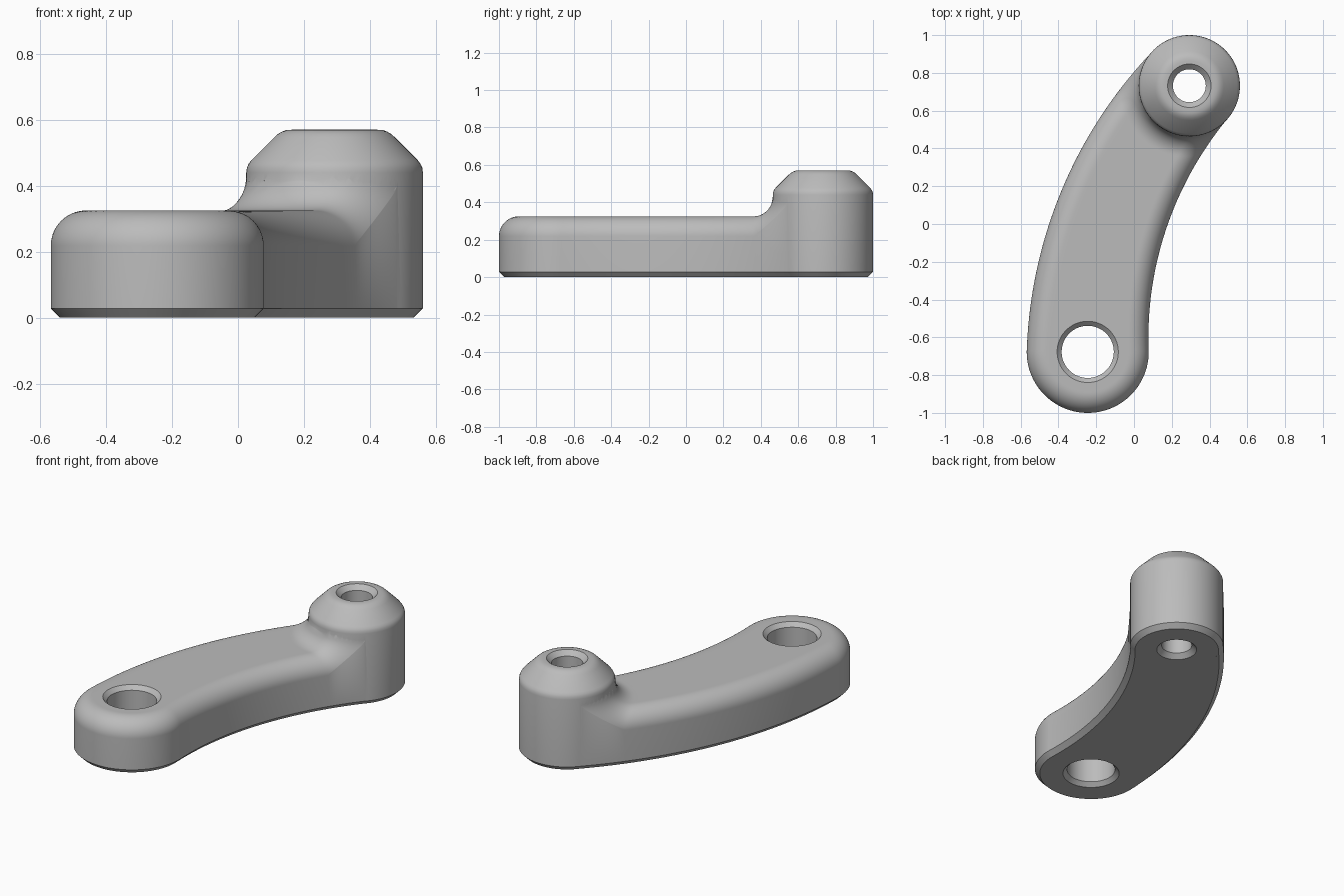
import bpy
import bmesh
from math import sin, cos, pi, sqrt, hypot

cube = bpy.data.objects.get("Cube")
if cube:
    bpy.data.objects.remove(cube)

# Main dimensions
BIG = (-0.245, -0.677)      # centre of the wide end
BOSS = (0.293, 0.732)       # centre of the raised boss
R_BIG, R_BOSS = 0.323, 0.268
SWEEP, TURN = 2.114, 0.729  # radius and angle of the curved centreline
TOP, ROUND, FILLET, CHAMFER = 0.325, 0.107, 0.105, 0.028
ROWS, COLS = 110, 64

steel = bpy.data.materials.new("grey metal")
steel.use_nodes = True
steel.diffuse_color = (0.5, 0.5, 0.5, 1)
steel.node_tree.nodes["Principled BSDF"].inputs["Base Color"].default_value = (0.5, 0.5, 0.5, 1)


def make_object(name, bm):
    bmesh.ops.recalc_face_normals(bm, faces=bm.faces)
    mesh = bpy.data.meshes.new(name)
    bm.to_mesh(mesh)
    bm.free()
    mesh.materials.append(steel)
    obj = bpy.data.objects.new(name, mesh)
    bpy.context.collection.objects.link(obj)
    return obj


def lathe(name, centre, profile, sides=96):
    """Closed solid of revolution from (radius, height) pairs."""
    bm = bmesh.new()
    rings = [[bm.verts.new((centre[0] + r * cos(2 * pi * i / sides),
                            centre[1] + r * sin(2 * pi * i / sides), z))
              for i in range(sides)] for r, z in profile]
    for a, b in zip(rings, rings[1:]):
        for i in range(sides):
            j = (i + 1) % sides
            bm.faces.new((a[i], a[j], b[j], b[i]))
    bm.faces.new(rings[0])
    bm.faces.new(rings[-1])
    return make_object(name, bm)


def arm_point(row, col, inset=0.0):
    """Plan position on the arm and its distance from the outline."""
    phi = pi * (col / COLS - 0.5)
    u = (1 - cos(pi * row / ROWS)) / 2
    start = -(R_BIG - inset) * cos(phi) / SWEEP
    end = TURN - 0.8 * R_BOSS * cos(phi) / SWEEP
    t = start + (end - start) * u
    a = max(t, 0)
    width = R_BIG + (R_BOSS - 0.001 - R_BIG) * a / TURN - inset
    radius = SWEEP - width * sin(phi)
    x = BIG[0] + SWEEP - radius * cos(a)
    y = BIG[1] + radius * sin(a) + min(t, 0) * SWEEP
    if t < 0:
        edge = R_BIG - hypot(x - BIG[0], y - BIG[1])
    else:
        edge = width * (1 - abs(sin(phi)))
    return x, y, max(edge, 0)


def arm_height(x, y, edge):
    """Rounded top edge, blended up into the boss."""
    gap = min(max(hypot(x - BOSS[0], y - BOSS[1]) - R_BOSS, 0), FILLET)
    lift = FILLET - sqrt(max(FILLET ** 2 - (FILLET - gap) ** 2, 0))
    side = max(ROUND - edge, 0)
    return TOP - ROUND + sqrt(max((ROUND + lift) ** 2 - side ** 2, 0))


# Curved arm: domed top grid, vertical walls, chamfered underside
bm = bmesh.new()
grid = []
for r in range(ROWS + 1):
    points = [arm_point(r, c) for c in range(COLS + 1)]
    grid.append([bm.verts.new((x, y, arm_height(x, y, e))) for x, y, e in points])
for r in range(ROWS):
    for c in range(COLS):
        bm.faces.new((grid[r][c], grid[r][c + 1], grid[r + 1][c + 1], grid[r + 1][c]))
border = ([(0, c) for c in range(COLS)] + [(r, COLS) for r in range(ROWS)]
          + [(ROWS, c) for c in range(COLS, 0, -1)] + [(r, 0) for r in range(ROWS, 0, -1)])
loops = [[grid[r][c] for r, c in border]]
for inset, z in ((0, CHAMFER), (CHAMFER, 0)):
    loops.append([bm.verts.new((*arm_point(r, c, inset)[:2], z)) for r, c in border])
for a, b in zip(loops, loops[1:]):
    for i in range(len(border)):
        j = (i + 1) % len(border)
        bm.faces.new((a[i], a[j], b[j], b[i]))
bm.faces.new(loops[-1])
arm = make_object("lever_arm", bm)

# Raised boss with a softened cone top
boss = lathe("boss", BOSS, [
    (R_BOSS - CHAMFER, 0), (R_BOSS, CHAMFER), (R_BOSS, 0.44), (0.266, 0.455),
    (0.261, 0.466), (0.253, 0.477), (0.183, 0.547), (0.172, 0.557),
    (0.16, 0.564), (0.147, 0.569), (0.13, 0.57)])


def bore(name, centre, radius, lip, height):
    """Through-hole cutter with a countersink at both mouths."""
    d = lip - radius
    return lathe(name, centre, [(lip + 0.05, -0.05), (lip, 0), (radius, d),
                                (radius, height - d), (lip, height),
                                (lip + 0.05, height + 0.05)])


def combine(tool, operation):
    mod = arm.modifiers.new(tool.name, "BOOLEAN")
    mod.operation = operation
    mod.solver = "EXACT"
    mod.object = tool
    bpy.context.view_layer.objects.active = arm
    bpy.ops.object.modifier_apply(modifier=mod.name)
    bpy.data.objects.remove(tool)


bpy.ops.object.select_all(action="DESELECT")
arm.select_set(True)
combine(boss, "UNION")
combine(bore("wide_bore", BIG, 0.138, 0.162, TOP), "DIFFERENCE")
combine(bore("boss_bore", BOSS, 0.087, 0.115, 0.57), "DIFFERENCE")

# Smooth curved skin, crisp chamfers
bpy.ops.object.shade_smooth_by_angle(angle=0.55)
